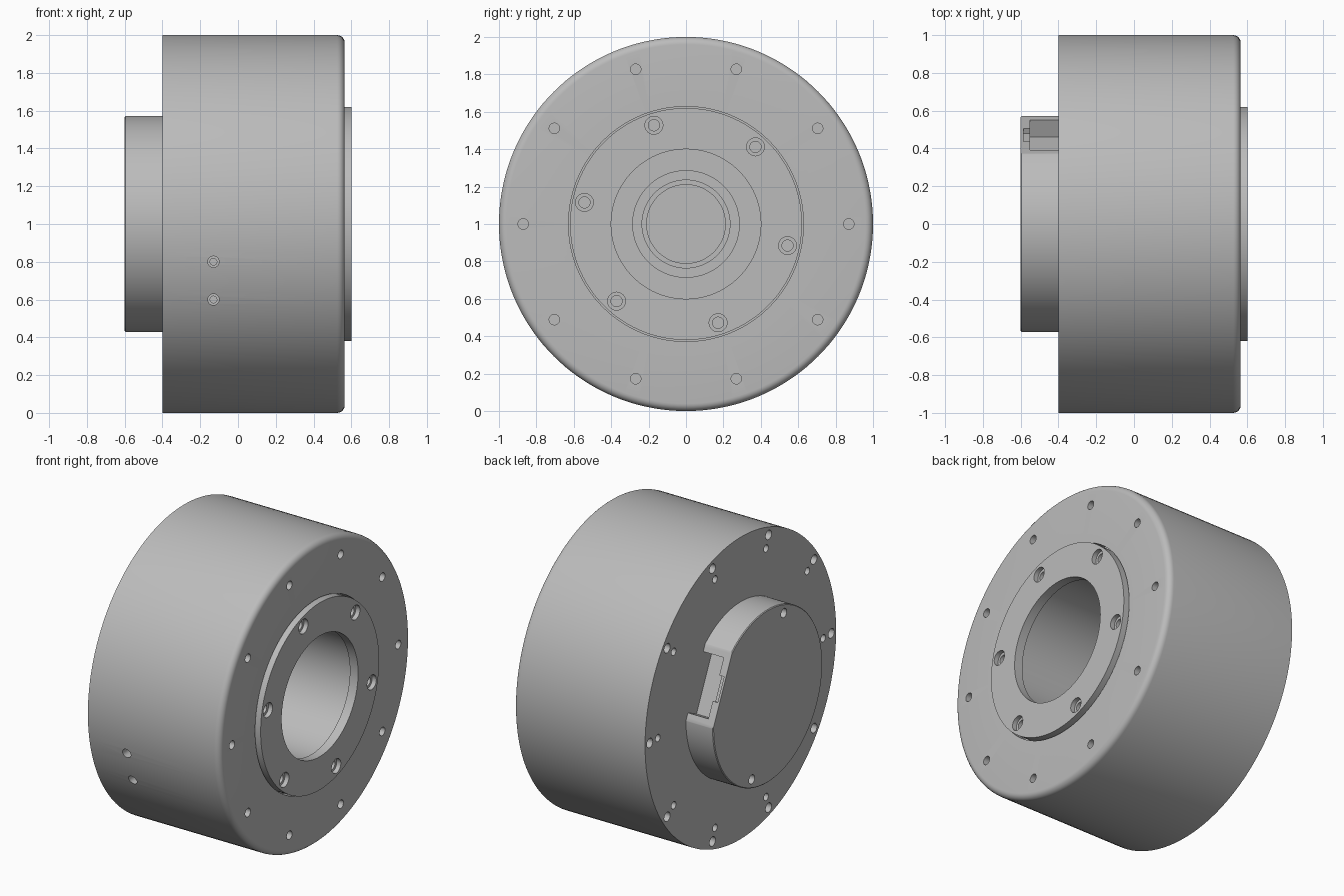
import bpy, bmesh
from math import pi, cos, sin, radians
from mathutils import Matrix, Vector

if "Cube" in bpy.data.objects:
    bpy.data.objects.remove(bpy.data.objects["Cube"])

GREY = (0.5, 0.5, 0.5, 1)
metal = bpy.data.materials.new("satin_grey_metal")
metal.use_nodes = True
metal.diffuse_color = GREY
metal.node_tree.nodes["Principled BSDF"].inputs["Base Color"].default_value = GREY
AXIS = Vector((0, 0, 1))


def make(name, bm):
    bmesh.ops.recalc_face_normals(bm, faces=bm.faces)
    mesh = bpy.data.meshes.new(name)
    bm.to_mesh(mesh)
    bm.free()
    obj = bpy.data.objects.new(name, mesh)
    bpy.context.collection.objects.link(obj)
    mesh.materials.append(metal)
    return obj


def lathe(name, profile, closed=False, steps=144):
    """Spin (x, radius) points about the horizontal axis."""
    bm = bmesh.new()
    verts = [bm.verts.new((x, 0, 1 + r)) for x, r in profile]
    pairs = list(zip(verts, verts[1:]))
    if closed:
        pairs.append((verts[-1], verts[0]))
    edges = [bm.edges.new(p) for p in pairs]
    bmesh.ops.spin(bm, geom=verts + edges, cent=AXIS, axis=(1, 0, 0),
                   angle=2 * pi, steps=steps)
    bmesh.ops.remove_doubles(bm, verts=bm.verts, dist=0.0001)
    return make(name, bm)


def polar(radius, degrees):
    a = radians(degrees)
    return radius * cos(a), 1 + radius * sin(a)


def drill(bm, centre, radius, depth, axis="X"):
    turn = Matrix.Rotation(pi / 2, 4, "Y" if axis == "X" else "X")
    bmesh.ops.create_cone(bm, cap_ends=True, segments=24, radius1=radius,
                          radius2=radius, depth=depth,
                          matrix=Matrix.Translation(centre) @ turn)


def box(bm, centre, size, tilt):
    bmesh.ops.create_cube(bm, size=1, matrix=Matrix.Translation(centre)
                          @ Matrix.Rotation(radians(tilt), 4, "X")
                          @ Matrix.Diagonal((*size, 1)))


def cut(obj, bm):
    cutter = make("cutter", bm)
    cutter.hide_render = True
    mod = obj.modifiers.new("cut", "BOOLEAN")
    mod.object = cutter
    mod.operation = "DIFFERENCE"
    mod.solver = "EXACT"
    bpy.context.view_layer.objects.active = obj
    bpy.ops.object.modifier_apply(modifier=mod.name)
    bpy.data.objects.remove(cutter)


# Housing: drum with a rounded front rim, flange seat and stepped bore
rim = [(0.525 + 0.04 * sin(a), 0.96 + 0.04 * cos(a))
       for a in (i * pi / 12 for i in range(7))]
housing = lathe("housing", [(-0.4, 0), (-0.4, 1)] + rim + [
    (0.565, 0.628), (0.5, 0.628), (0.5, 0.42), (-0.2, 0.42), (-0.2, 0.285),
    (-0.24, 0.285), (-0.24, 0.235), (-0.3, 0.235), (-0.3, 0.21),
    (-0.32, 0.21), (-0.32, 0)])

# Bolt circles on both housing faces
shallow = bmesh.new()
for k in range(10):
    for x, radius, size in ((0.565, 0.87, 0.028), (-0.4, 0.865, 0.024),
                            (-0.4, 0.95, 0.031)):
        drill(shallow, (x, *polar(radius, 36 * k)), size, 0.2)
cut(housing, shallow)

# Two stepped set-screw holes in the side
for size, depth in ((0.03, 0.2), (0.018, 0.32)):
    side = bmesh.new()
    for z in (0.6, 0.8):
        y = -(1 - (z - 1) ** 2) ** 0.5
        drill(side, (-0.13, y, z), size, depth, "Y")
    cut(housing, side)

# Front flange: lipped ring with six counterbored screw holes
flange = lathe("front_flange", [(0.6, 0.4), (0.6, 0.62), (0.49, 0.62),
                                (0.49, 0.42), (0.54, 0.42), (0.54, 0.4)], True)
for size, depth in ((0.048, 0.06), (0.03, 0.14)):
    holes = bmesh.new()
    for k in range(6):
        drill(holes, (0.6, *polar(0.555, 60 * k - 12)), size, depth)
    cut(flange, holes)

# Rear cap: disc with a flat on one side, a cable notch and two screw holes
TILT = 25
cap = lathe("rear_cap", [(-0.39, 0), (-0.39, 0.572), (-0.595, 0.572),
                         (-0.6, 0.567), (-0.6, 0)])
flat = bmesh.new()
box(flat, (-0.5, *polar(0.62, TILT)), (0.6, 0.2, 0.8), TILT)
cut(cap, flat)
notch = bmesh.new()
box(notch, (-0.475, *polar(0.51, TILT)), (0.15, 0.18, 0.38), TILT)
cut(cap, notch)
slot = bmesh.new()
box(slot, (-0.5, *polar(0.53, TILT)), (0.17, 0.08, 0.16), TILT)
cut(cap, slot)
screws = bmesh.new()
for angle in (109, 289):
    drill(screws, (-0.6, *polar(0.515, angle)), 0.03, 0.12)
cut(cap, screws)

# Smooth round walls, keeping machined edges crisp
for obj in (housing, flange, cap):
    bpy.ops.object.select_all(action="DESELECT")
    obj.select_set(True)
    bpy.context.view_layer.objects.active = obj
    bpy.ops.object.shade_smooth_by_angle(angle=radians(30))
